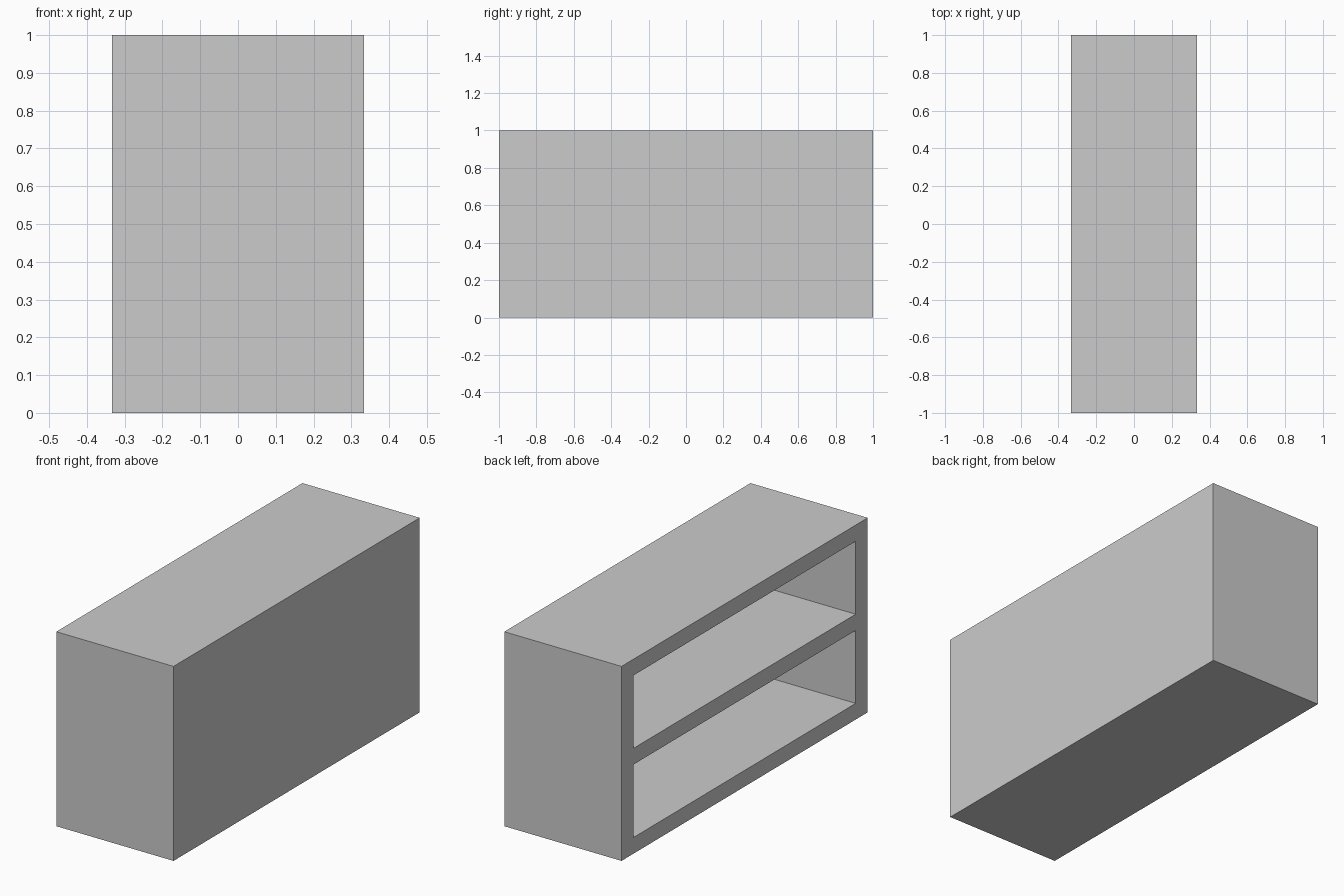
import bpy

if "Cube" in bpy.data.objects:
    bpy.data.objects.remove(bpy.data.objects["Cube"])

DEPTH, WIDTH, HEIGHT = 0.667, 2.0, 1.0
BOARD = 1 / 12          # thickness of shelves and back panel
SIDE = 0.098            # thickness of the end panels
BAY = (HEIGHT - 3 * BOARD) / 2


def box(name, lo, hi):
    centre = [(a + b) / 2 for a, b in zip(lo, hi)]
    bpy.ops.mesh.primitive_cube_add(size=1, location=centre)
    ob = bpy.context.object
    ob.name = name
    ob.scale = [b - a for a, b in zip(lo, hi)]
    bpy.ops.object.transform_apply(location=True, rotation=False, scale=True)
    return ob


# Solid cabinet body
shelf = box("shelf_unit", (-DEPTH / 2, -WIDTH / 2, 0), (DEPTH / 2, WIDTH / 2, HEIGHT))

# Two open bays, hollowed out from the -x side
for i in range(2):
    z = BOARD + i * (BAY + BOARD)
    cutter = box(f"bay_cutter_{i + 1}",
                 (-DEPTH / 2 - 0.1, -WIDTH / 2 + SIDE, z),
                 (DEPTH / 2 - BOARD, WIDTH / 2 - SIDE, z + BAY))
    cutter.hide_render = True
    bpy.context.view_layer.objects.active = shelf
    mod = shelf.modifiers.new(f"bay_{i + 1}", 'BOOLEAN')
    mod.operation = 'DIFFERENCE'
    mod.solver = 'EXACT'
    mod.object = cutter
    bpy.ops.object.modifier_apply(modifier=mod.name)
    bpy.data.objects.remove(cutter)
